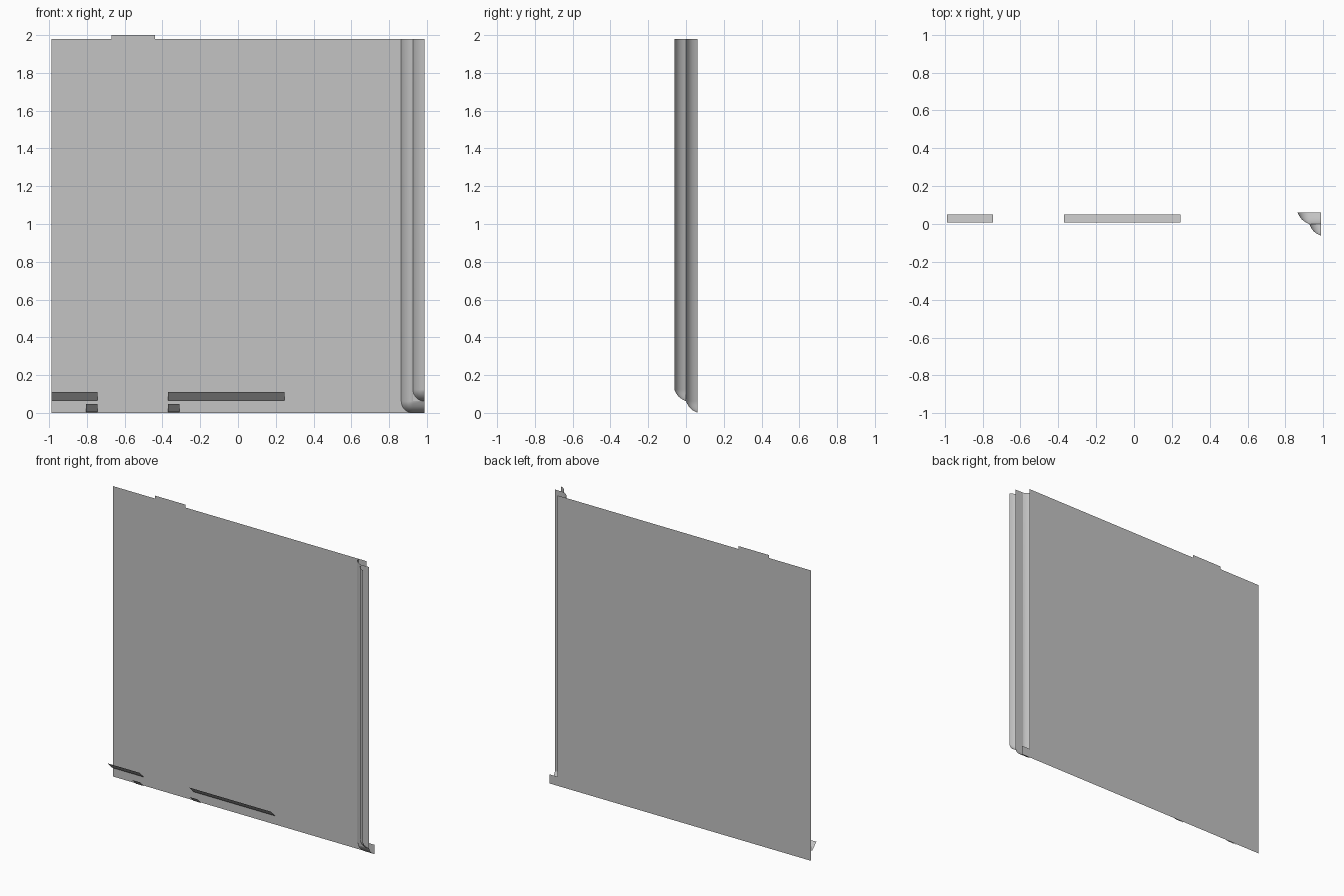
import bpy, bmesh, math

if "Cube" in bpy.data.objects:
    bpy.data.objects.remove(bpy.data.objects["Cube"])

TOP, LEFT, RIGHT = 1.98, -0.988, 0.988
STEP = 0.062           # depth and width of each frame step
BACK = STEP            # y of the main panel

gray = bpy.data.materials.new("light_gray")
gray.diffuse_color = (0.55, 0.55, 0.55, 1)
gray.use_nodes = True
gray.node_tree.nodes["Principled BSDF"].inputs["Base Color"].default_value = gray.diffuse_color


def finish(name, bm, smooth=False):
    bmesh.ops.remove_doubles(bm, verts=bm.verts, dist=1e-5)
    me = bpy.data.meshes.new(name)
    bm.to_mesh(me)
    bm.free()
    me.materials.append(gray)
    for p in me.polygons:
        p.use_smooth = smooth
    ob = bpy.data.objects.new(name, me)
    bpy.context.collection.objects.link(ob)
    return ob


def sheet(name, pts):
    """One flat face from a list of 3D points."""
    bm = bmesh.new()
    bm.faces.new([bm.verts.new(p) for p in pts])
    return finish(name, bm)


def moulding(name, x0, y0, z0, profile_n=6, arc_n=8):
    """Rounded step running down the right side and around the lower corner."""
    bm = bmesh.new()
    rows = []
    for i in range(profile_n + 1):
        t = i / profile_n
        bulge = 0.0075 * math.sin(math.pi * t)
        d = STEP * t - bulge
        y = y0 - STEP * t - bulge
        r = STEP - d
        path = [(x0 + d, TOP)]
        for k in range(arc_n + 1):
            a = math.pi + k / arc_n * math.pi / 2
            path.append((x0 + STEP + r * math.cos(a), z0 + STEP + r * math.sin(a)))
        path.append((RIGHT, z0 + d))
        rows.append([bm.verts.new((x, y, z)) for x, z in path])
    for a, b in zip(rows, rows[1:]):
        for k in range(len(a) - 1):
            bm.faces.new((a[k], a[k + 1], b[k + 1], b[k]))
    return finish(name, bm, smooth=True)


# Main panel: tab on the top edge, upper right cut back behind the frame
inner_x = RIGHT - STEP
outline = [(LEFT, 0), (RIGHT, 0), (RIGHT, STEP), (inner_x, STEP), (inner_x, TOP),
           (-0.44, TOP), (-0.44, 2.0), (-0.67, 2.0), (-0.67, TOP), (LEFT, TOP)]
sheet("main_panel", [(x, BACK, z) for x, z in outline])

# Two stepped mouldings with the flat ledge between them
moulding("outer_moulding", RIGHT - 2 * STEP, BACK, 0)
moulding("inner_moulding", RIGHT - STEP, 0, STEP)
sheet("frame_ledge", [(inner_x, 0, STEP), (RIGHT, 0, STEP),
                      (RIGHT, 0, TOP), (inner_x, 0, TOP)])

# Sloped slats that rise towards the front
slats = [("long_slat_left", LEFT, -0.745, 0.065, 0.11),
         ("long_slat_right", -0.37, 0.245, 0.065, 0.11),
         ("short_slat_left", -0.805, -0.745, 0.004, 0.046),
         ("short_slat_right", -0.37, -0.31, 0.004, 0.046)]
for name, xa, xb, za, zb in slats:
    sheet(name, [(xa, 0.05, za), (xb, 0.05, za), (xb, 0.007, zb), (xa, 0.007, zb)])
